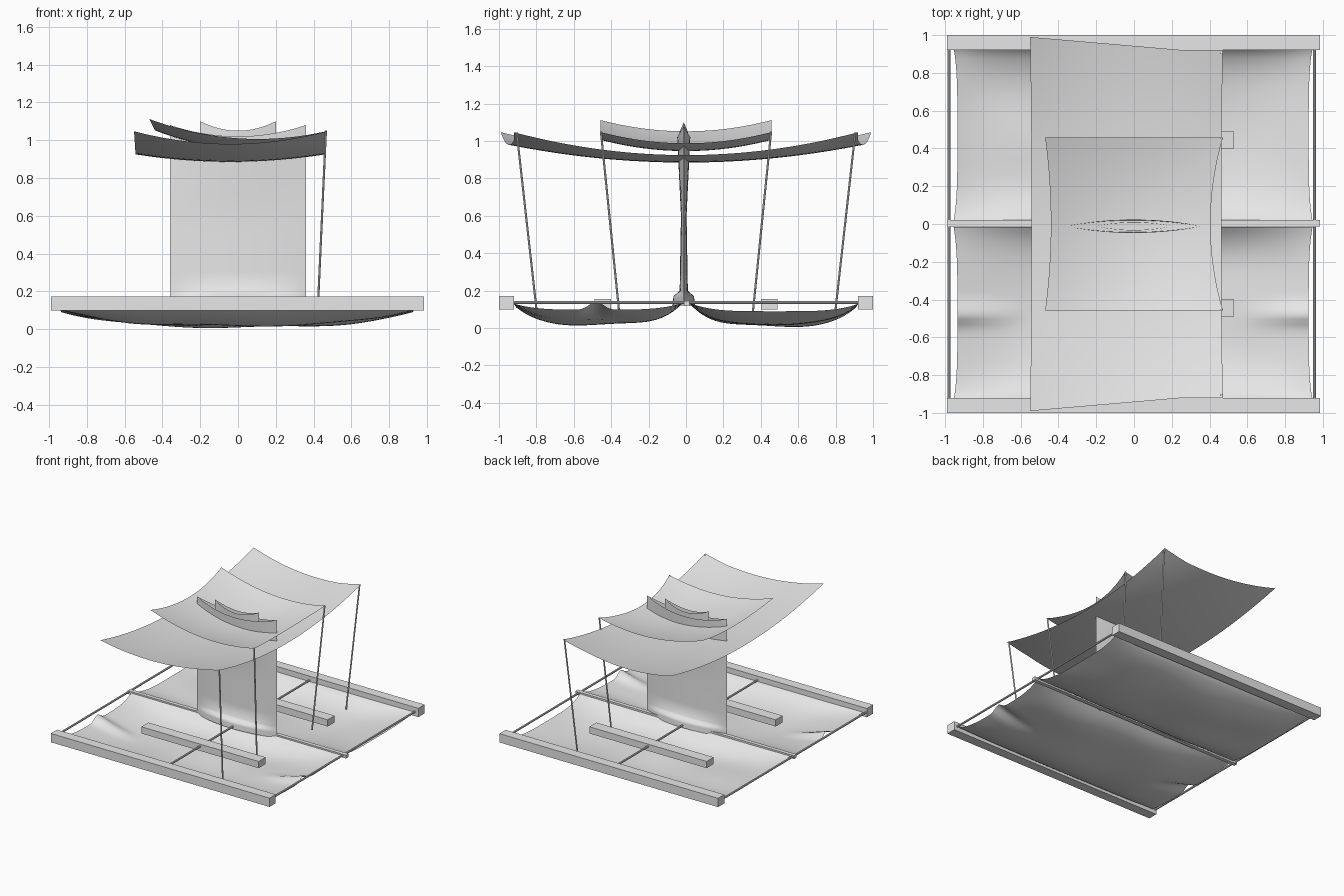
import bpy, bmesh, math
from mathutils import Vector

cube = bpy.data.objects.get("Cube")
if cube:
    bpy.data.objects.remove(cube, do_unlink=True)

grey = bpy.data.materials.new("plain_grey")
grey.use_nodes = True
grey.diffuse_color = (0.8, 0.8, 0.8, 1)
grey.node_tree.nodes["Principled BSDF"].inputs["Base Color"].default_value = (0.8, 0.8, 0.8, 1)


def finish(name, bm, smooth=False):
    mesh = bpy.data.meshes.new(name)
    bm.to_mesh(mesh)
    bm.free()
    mesh.materials.append(grey)
    for p in mesh.polygons:
        p.use_smooth = smooth
    obj = bpy.data.objects.new(name, mesh)
    bpy.context.collection.objects.link(obj)
    return obj


def box(name, lo, hi):
    bm = bmesh.new()
    bmesh.ops.create_cube(bm, size=1)
    lo, hi = Vector(lo), Vector(hi)
    for v in bm.verts:
        v.co = Vector(a * b for a, b in zip(v.co, hi - lo)) + (lo + hi) / 2
    return finish(name, bm)


def rod(name, start, end, radius=0.006):
    bm = bmesh.new()
    start, end = Vector(start), Vector(end)
    axis = end - start
    bmesh.ops.create_cone(bm, cap_ends=True, segments=8, radius1=radius,
                          radius2=radius, depth=axis.length)
    turn = axis.to_track_quat("Z", "Y")
    for v in bm.verts:
        v.co = turn @ v.co + (start + end) / 2
    return finish(name, bm)


def sheet(name, nu, nv, func):
    """Smooth cloth grid; func maps u, v in -1..1 to a point."""
    bm = bmesh.new()
    rows = [[bm.verts.new(func(2 * i / nu - 1, 2 * j / nv - 1)) for i in range(nu + 1)]
            for j in range(nv + 1)]
    for a, b in zip(rows, rows[1:]):
        for i in range(nu):
            bm.faces.new((a[i], a[i + 1], b[i + 1], b[i]))
    return finish(name, bm, True)


# Outer and inner floats, mirrored front to back
for side, label in ((-1, "front"), (1, "back")):
    box(label + "_outer_beam", (-0.99, min(side * 0.92, side), 0.10),
        (0.985, max(side * 0.92, side), 0.172))
    ys = sorted((side * 0.40, side * 0.49))
    box(label + "_inner_beam", (-0.53, ys[0], 0.10), (0.53, ys[1], 0.155))
    # Leaning posts that hold the canopy corners
    rod(label + "_outer_post", (0.42, side * 0.795, 0.06), (0.465, side * 0.905, 1.045))
    rod(label + "_inner_post", (0.42, side * 0.355, 0.06), (0.465, side * 0.455, 1.05))

# Central spar and cross rods
box("centre_spar", (-0.99, -0.012, 0.118), (0.985, 0.02, 0.145))
for x, label in ((-0.98, "left_end"), (0, "middle"), (0.955, "right_end")):
    rod(label + "_cross_rod", (x, -0.93, 0.137), (x, 0.93, 0.137), 0.008)


# Sagging nets between the beams
def net(back):
    def point(u, v):
        x = 0.95 * u - 0.005
        y = 0.475 * (1 + v) - 0.015 * v if back else 0.475 * (v - 1) - 0.015 * v
        y = max(-0.925, min(0.925, y))
        sag = 0.045 + 0.075 * (1 - abs(u) ** 3)
        hang = 1 - abs(v) ** 4
        z = 0.135 - sag * hang
        ripple = math.sin(5 * x + 4 * y) * math.sin(7 * y - 3 * x)
        z += 0.010 * ripple * hang * (1 - u ** 4)
        if not back:
            # extra tie point halfway along each end
            tie = math.exp(-((y + 0.48) / 0.05) ** 2) * max(0, (abs(u) - 0.6) / 0.4)
            z += 0.045 * tie + 0.008 * hang
        x -= math.copysign(0.02, u) * hang * abs(u) ** 6
        return x, y, max(z, 0.0)
    return point


sheet("back_net", 40, 32, net(True))
sheet("front_net", 40, 32, net(False))


# Large lower canopy, wider along its left edge
def big_canopy(u, v):
    x = -0.04 + 0.51 * u - 0.008 * u * (1 - v * v)
    half = 0.92 + 0.07 * max(0, (0.6 - u) / 1.6)
    return x, half * v, 0.885 + 0.04 * u * u + 0.095 * v * v + 0.027 * u * u * v * v


# Small upper canopy, tilted up along its left edge
def small_canopy(u, v):
    pull = 0.065 if u > 0 else 0.03
    x = 0.47 * u - pull * u * (1 - v * v)
    return x, 0.457 * v, 0.95 - 0.032 * u + 0.07 * u * u + 0.06 * v * v


sheet("large_canopy", 20, 32, big_canopy)
sheet("small_canopy", 20, 20, small_canopy)


# Lens-shaped cloth column: stations are (height, half depth)
def lens(name, half_x, stations, rise, levels):
    def skin(side):
        def point(u, v):
            t = (v + 1) / 2 * (len(stations) - 1)
            k = min(int(t), len(stations) - 2)
            f = t - k
            z = stations[k][0] * (1 - f) + stations[k + 1][0] * f
            d = stations[k][1] * (1 - f) + stations[k + 1][1] * f
            top = ((v + 1) / 2) ** 4
            return half_x * u, -0.012 + side * d * (1 - u * u), z + rise * u * u * top
        return point
    sheet(name + "_front", 24, levels, skin(-1))
    sheet(name + "_back", 24, levels, skin(1))


lens("centre_panel", 0.36,
     [(0.12, 0.06), (0.17, 0.055), (0.20, 0.022), (0.60, 0.015), (1.02, 0.035)], 0.06, 16)
lens("crest", 0.2, [(1.0, 0.02), (1.05, 0.022)], 0.05, 6)
